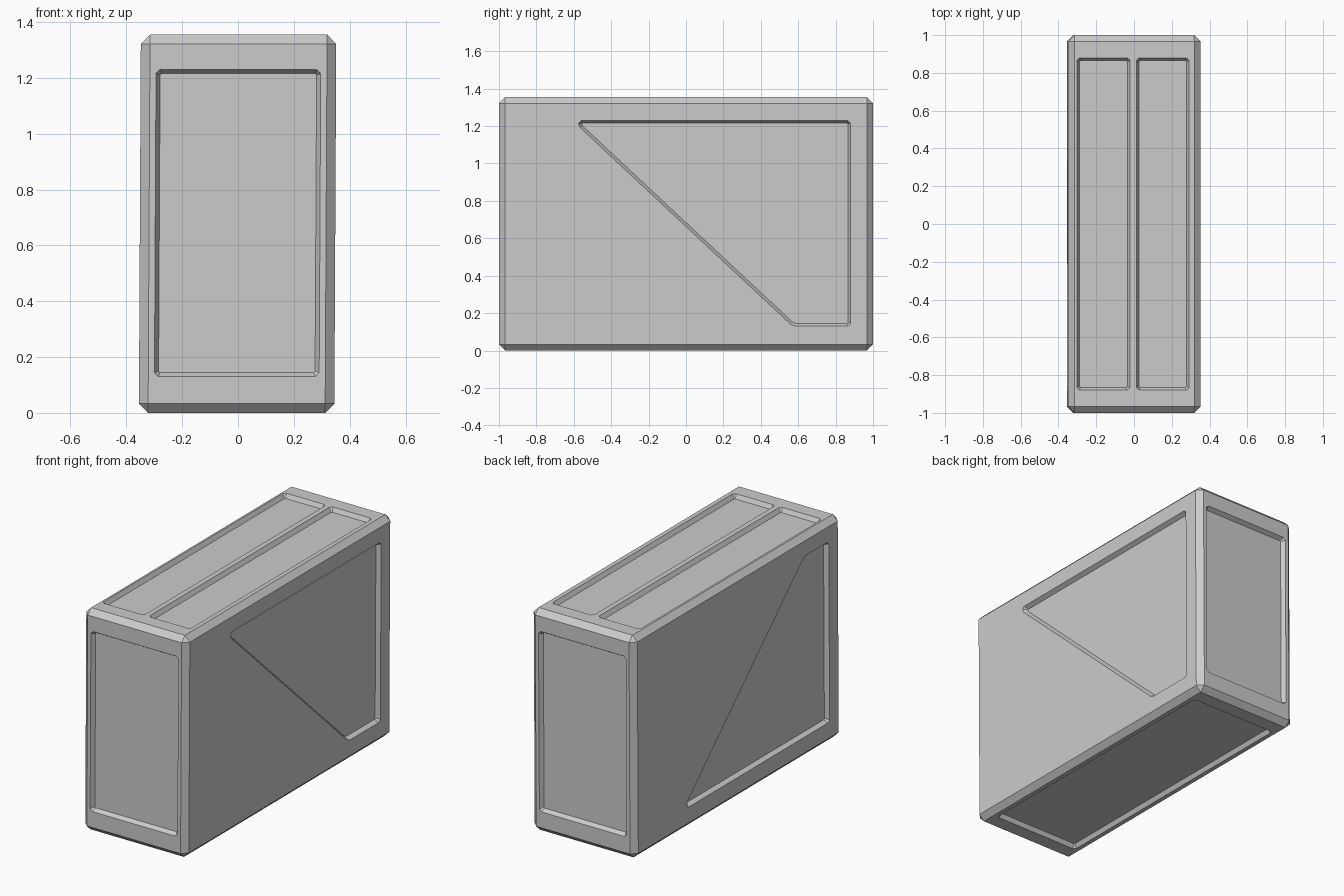
import bpy, bmesh
from mathutils import Matrix, Vector

if "Cube" in bpy.data.objects:
    bpy.data.objects.remove(bpy.data.objects["Cube"], do_unlink=True)

HALF_X, HALF_Y, HEIGHT = 0.35, 1.0, 1.355
LOW, HIGH, SIDE = 0.13, 1.23, 0.88      # panel limits
CHAMFER, SLOPE, DEPTH = 0.033, 0.016, 0.025

grey = bpy.data.materials.new("grey_paint")
grey.use_nodes = True
colour = (0.6, 0.6, 0.6, 1)
grey.diffuse_color = colour
grey.node_tree.nodes["Principled BSDF"].inputs["Base Color"].default_value = colour


def add_object(name, bm):
    bmesh.ops.recalc_face_normals(bm, faces=bm.faces[:])
    mesh = bpy.data.meshes.new(name)
    bm.to_mesh(mesh)
    bm.free()
    mesh.materials.append(grey)
    obj = bpy.data.objects.new(name, mesh)
    bpy.context.collection.objects.link(obj)
    return obj


def panel_cutter(name, outline, u, v, origin):
    """Tapered plug with clipped corners; u and v span the face of the box."""
    u, v = Vector(u), Vector(v)
    out = Vector(origin).normalized()
    bm = bmesh.new()
    points = [bm.verts.new((a, b, 0)) for a, b in outline]
    face = bm.faces.new(points)
    face.normal_update()
    if face.normal.z < 0:
        face.normal_flip()
    bmesh.ops.bevel(bm, geom=bm.verts[:], offset=0.014, segments=1,
                    affect='VERTICES')
    bmesh.ops.inset_individual(bm, faces=bm.faces[:], thickness=SLOPE,
                               depth=-DEPTH)
    # carry the rim out past the surface and close it
    rim = [e for e in bm.edges if e.is_boundary]
    grown = bmesh.ops.extrude_edge_only(bm, edges=rim)["geom"]
    for vert in [g for g in grown if isinstance(g, bmesh.types.BMVert)]:
        vert.co.z += 0.03
    bmesh.ops.holes_fill(bm, edges=[e for e in bm.edges if e.is_boundary])
    frame = Matrix((u, v, out)).transposed().to_4x4()
    frame.translation = Vector(origin)
    bm.transform(frame)
    cutter = add_object(name, bm)
    cutter.hide_render = True
    return cutter


def rectangle(a0, a1, b0, b1):
    return [(a0, b0), (a1, b0), (a1, b1), (a0, b1)]


# Chamfered box
bm = bmesh.new()
bmesh.ops.create_cube(bm, size=1)
bm.transform(Matrix.Translation((0, 0, HEIGHT / 2))
             @ Matrix.Diagonal((2 * HALF_X, 2 * HALF_Y, HEIGHT, 1)))
bmesh.ops.bevel(bm, geom=bm.edges[:], offset=CHAMFER, segments=1,
                affect='EDGES')
body = add_object("crate_body", bm)

X, Y, Z = (1, 0, 0), (0, 1, 0), (0, 0, 1)
cutters = []

# Single panels at both ends
for name, sign in (("front", -1), ("back", 1)):
    cutters.append(panel_cutter(name + "_panel_cutter",
                                rectangle(-0.295, 0.295, LOW, HIGH),
                                X, Z, (0, sign * HALF_Y, 0)))

# Two long panels on the lid
for name, a0, a1 in (("right", -0.305, -0.022), ("left", 0.01, 0.29)):
    cutters.append(panel_cutter(name + "_lid_panel_cutter",
                                rectangle(a0, a1, -SIDE, SIDE),
                                X, Y, (0, 0, HEIGHT)))

# One panel underneath, dropped to the base plane below
base = panel_cutter("base_panel_cutter", rectangle(-0.29, 0.29, -SIDE, SIDE),
                    X, Y, (0, 0, -1))
base.data.transform(Matrix.Translation((0, 0, 1)))
cutters.append(base)

# Panels either side of a diagonal brace on each long side
for name, sign, shift in (("left", 1, 0), ("right", -1, 0.075)):
    rear = [(SIDE, LOW), (SIDE, HIGH), (-0.575 + shift, HIGH),
            (-0.575 + shift, HIGH - 0.03), (0.57 + shift, LOW)]
    fore = [(-SIDE, LOW), (-SIDE, HIGH), (-0.72 + shift, HIGH),
            (0.42 + shift, LOW + 0.035), (0.42 + shift, LOW)]
    for part, outline in (("rear", rear), ("fore", fore)):
        cutters.append(panel_cutter(f"{name}_{part}_panel_cutter", outline,
                                    Y, Z, (sign * HALF_X, 0, 0)))

# Cut the recesses, then drop the cutters
bpy.context.view_layer.objects.active = body
for cutter in cutters:
    cut = body.modifiers.new(cutter.name, 'BOOLEAN')
    cut.operation, cut.solver, cut.object = 'DIFFERENCE', 'EXACT', cutter
    bpy.ops.object.modifier_apply(modifier=cut.name)
    bpy.data.objects.remove(cutter, do_unlink=True)

# Slight sideways lean
for vert in body.data.vertices:
    vert.co.x += 0.007 * vert.co.z / HEIGHT - 0.005
